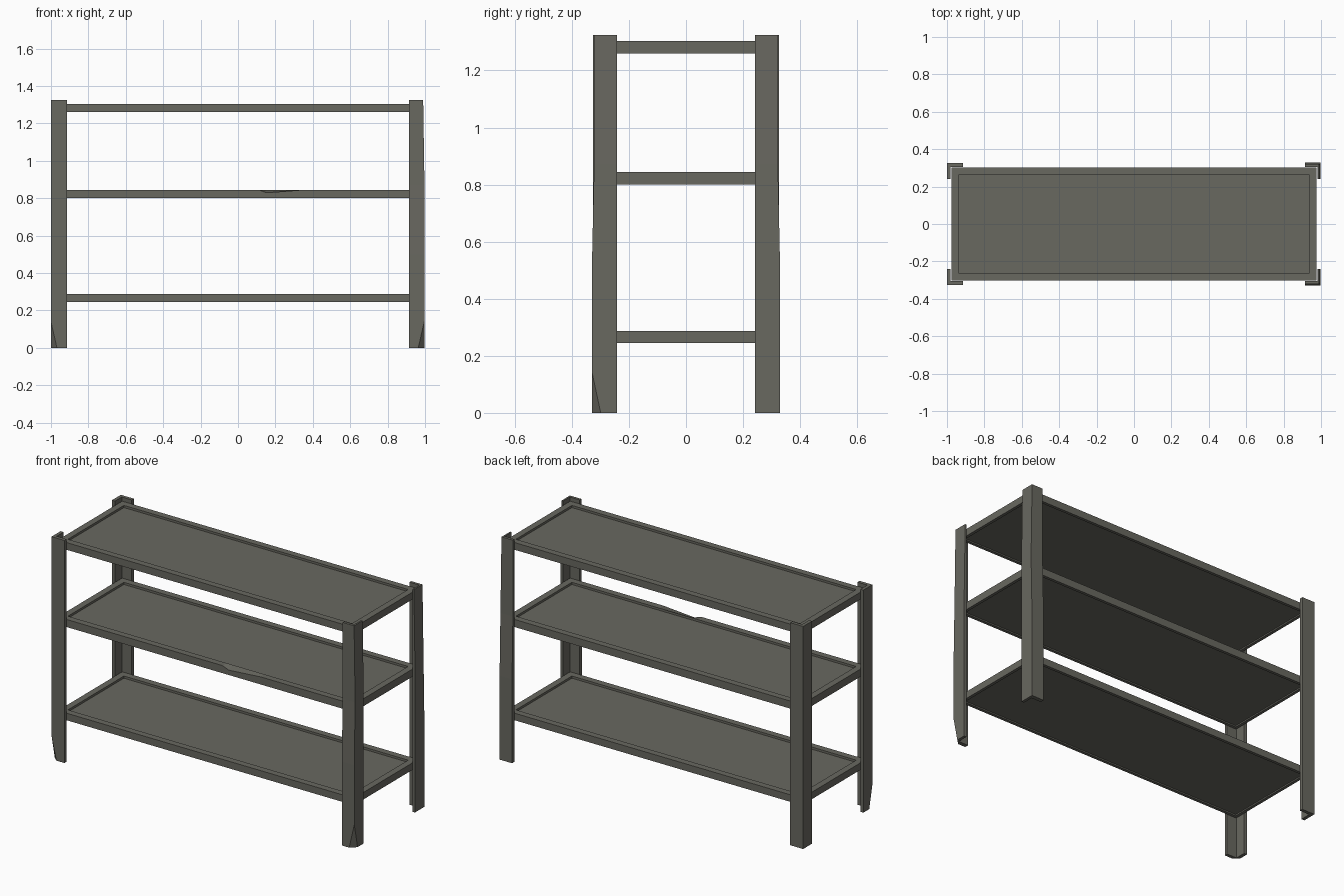
import bpy, bmesh
from mathutils import Vector

if "Cube" in bpy.data.objects:
    bpy.data.objects.remove(bpy.data.objects["Cube"])

mat = bpy.data.materials.new("olive grey metal")
mat.diffuse_color = (0.14, 0.138, 0.117, 1)
mat.use_nodes = True
mat.node_tree.nodes["Principled BSDF"].inputs["Base Color"].default_value = mat.diffuse_color


def finish(bm, name):
    bmesh.ops.recalc_face_normals(bm, faces=bm.faces)
    me = bpy.data.meshes.new(name)
    bm.to_mesh(me)
    bm.free()
    me.materials.append(mat)
    ob = bpy.data.objects.new(name, me)
    bpy.context.collection.objects.link(ob)
    return ob


def recess(bm, up, width, depth):
    # Inset the large face pointing up or down, then push it inwards
    bm.normal_update()
    face = max(bm.faces, key=lambda f: f.normal.z * up * f.calc_area())
    bmesh.ops.inset_region(bm, faces=[face], thickness=width)
    # an extra ring gives the vertical wall
    ret = bmesh.ops.extrude_discrete_faces(bm, faces=[face])
    for v in ret["faces"][0].verts:
        v.co.z -= up * depth


# Tray shelves with a raised rim and a shallow recess underneath
def shelf(name, z0, z1, dent=False):
    bm = bmesh.new()
    bmesh.ops.create_cube(bm, size=1)
    for v in bm.verts:
        v.co = (v.co.x * 1.95, v.co.y * 0.605, z1 if v.co.z > 0 else z0)
    recess(bm, 1, 0.055, 0.013)
    recess(bm, -1, 0.025, 0.008)
    if dent:
        # Small knock in the front edge
        for x in (0.11, 0.15, 0.36):
            bmesh.ops.bisect_plane(bm, geom=bm.verts[:] + bm.edges[:] + bm.faces[:],
                                   plane_co=(x, 0, 0), plane_no=(1, 0, 0))
        for v in bm.verts:
            if abs(v.co.x - 0.15) < 0.001 and v.co.y < -0.3 and v.co.z > z1 - 0.002:
                v.co.z -= 0.016
    finish(bm, name)


shelf("bottom_shelf", 0.245, 0.287)
shelf("middle_shelf", 0.80, 0.845, dent=True)
shelf("top_shelf", 1.26, 1.303)

# Corner posts of L-shaped angle iron
W, T, H = 0.085, 0.02, 1.325
PROFILE = [(0, 0), (W, 0), (W, T), (T, T), (T, W), (0, W)]


def post(name, sx, sy):
    bm = bmesh.new()
    face = bm.faces.new([bm.verts.new((sx * (1.0 - a), sy * (0.326 - b), 0))
                         for a, b in PROFILE])
    ret = bmesh.ops.extrude_face_region(bm, geom=[face])
    bmesh.ops.translate(bm, vec=(0, 0, H),
                        verts=[g for g in ret["geom"] if isinstance(g, bmesh.types.BMVert)])
    if sx > 0:
        # Slightly worn outer faces on the right posts
        for z in (0.5, 0.87):
            bmesh.ops.bisect_plane(bm, geom=bm.verts[:] + bm.edges[:] + bm.faces[:],
                                   plane_co=(0, 0, z), plane_no=(0, 0, 1))
        for v in bm.verts:
            if abs(v.co.y) > 0.32:
                v.co.y += sy * (0.004 if v.co.z < 0.6 else -0.004)
            if v.co.x > 0.99:
                v.co.x -= 0.01 if v.co.z > 1 else 0.003
    if sy < 0:
        # Chipped outer corner at the foot of the front posts
        tip = Vector((sx, sy * 0.326, 0.14))
        p = Vector((sx * 0.968, sy * 0.326, 0))
        q = Vector((sx, sy * 0.296, 0))
        n = (p - tip).cross(q - tip).normalized()
        if n.dot(Vector((sx, sy, 0))) < 0:
            n = -n
        cut = bmesh.ops.bisect_plane(bm, geom=bm.verts[:] + bm.edges[:] + bm.faces[:],
                                     plane_co=p, plane_no=n)
        # remove only the low chip
        chip = [v for v in bm.verts if (v.co - p).dot(n) > 1e-5 and v.co.z < 0.1]
        bmesh.ops.delete(bm, geom=chip, context='VERTS')
        bmesh.ops.holes_fill(bm, edges=[e for e in bm.edges if e.is_boundary], sides=0)
    finish(bm, name)


for sx, a in ((-1, "left"), (1, "right")):
    for sy, b in ((-1, "front"), (1, "back")):
        post(f"{b}_{a}_post", sx, sy)
